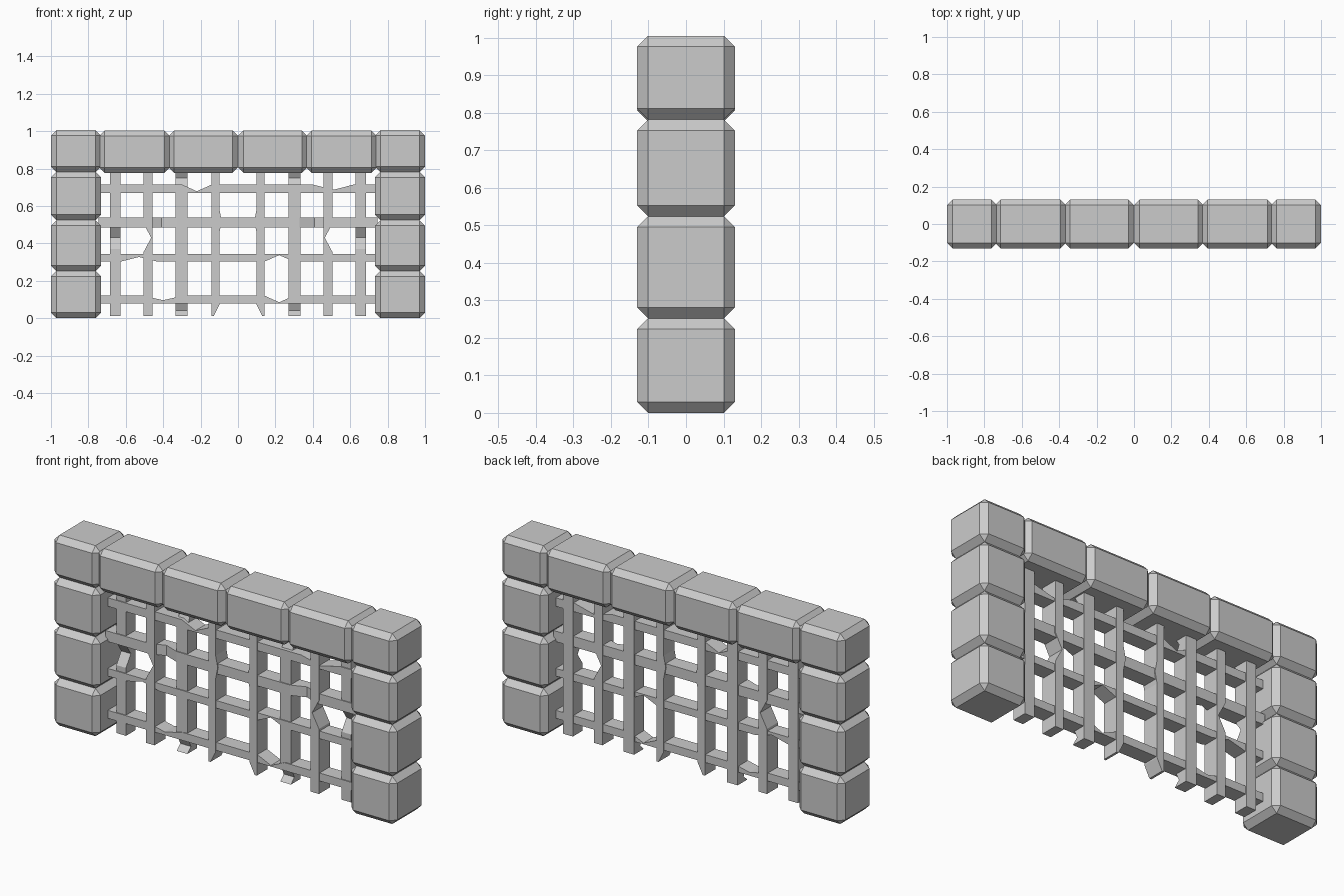
import bpy, bmesh
from mathutils import Vector

if "Cube" in bpy.data.objects:
    bpy.data.objects.remove(bpy.data.objects["Cube"])


def mesh_object(name, bm):
    bmesh.ops.recalc_face_normals(bm, faces=bm.faces)
    me = bpy.data.meshes.new(name)
    bm.to_mesh(me)
    bm.free()
    ob = bpy.data.objects.new(name, me)
    bpy.context.collection.objects.link(ob)
    return ob


def stone(name, x0, x1, z0, z1, bevel=0.029):
    # chamfered stone block
    bm = bmesh.new()
    bmesh.ops.create_cube(bm, size=1)
    for v in bm.verts:
        v.co = Vector(((x0 + x1) / 2 + v.co.x * (x1 - x0), v.co.y * 0.26,
                       (z0 + z1) / 2 + v.co.z * (z1 - z0)))
    bmesh.ops.bevel(bm, geom=bm.edges[:], offset=bevel, segments=1,
                    profile=0.5, affect='EDGES')
    return mesh_object(name, bm)


def bar(name, vertical, pos, width, y0, y1, start, end, dents=()):
    # dents: (place, reach, side, depth); sides: lo, hi, front, back
    stations = {start, end}
    for p, r, _, _ in dents:
        stations |= {s for s in (p - r, p, p + r) if start <= s <= end}
    bm = bmesh.new()
    rings = []
    for s in sorted(stations):
        box = {'lo': pos - width / 2, 'hi': pos + width / 2, 'front': y0, 'back': y1}
        for p, r, side, d in dents:
            if abs(s - p) < 1e-6:
                box[side] += d if side in ('lo', 'front') else -d
        ring = []
        for a, y in (('lo', 'front'), ('hi', 'front'), ('hi', 'back'), ('lo', 'back')):
            co = (box[a], box[y], s) if vertical else (s, box[y], box[a])
            ring.append(bm.verts.new(co))
        rings.append(ring)
    for a, b in zip(rings, rings[1:]):
        for i in range(4):
            j = (i + 1) % 4
            bm.faces.new((a[i], a[j], b[j], b[i]))
    bm.faces.new(rings[0])
    bm.faces.new(rings[-1])
    return mesh_object(name, bm)


# stone pillars on both sides, and the lintel row
levels = [0.0, 0.252, 0.524, 0.782, 1.005]
for side, s in (("left", -1), ("right", 1)):
    for i, (z0, z1) in enumerate(zip(levels, levels[1:])):
        xa, xb = sorted((s * 0.732, s * 1.0))
        stone(f"{side}_pillar_stone_{i + 1}", xa, xb, z0, z1)
    for i, (a, b) in enumerate(((0.0, 0.37), (0.365, 0.742))):
        xa, xb = sorted((s * a, s * b))
        stone(f"{side}_lintel_stone_{i + 1}", xa, xb, 0.777, 1.003)

# vertical grate bars, with battered dents, mirrored left and right
verticals = [
    (0.12, 0.042, -0.045, 0.045, [(0.012, 0.06, 'lo', 0.03), (0.52, 0.06, 'lo', -0.012)]),
    (0.302, 0.062, -0.035, 0.045, [(0.75, 0.07, 'front', 0.03), (0.04, 0.06, 'front', 0.03)]),
    (0.48, 0.048, -0.045, 0.045, [(0.43, 0.075, 'hi', 0.04)]),
    (0.657, 0.056, -0.035, 0.045, [(0.43, 0.06, 'front', 0.04)]),
]
for side, s in (("left", -1), ("right", 1)):
    for i, (x, w, y0, y1, dents) in enumerate(verticals):
        swap = {'lo': 'hi', 'hi': 'lo'}
        if s < 0:
            dents = [(p, r, swap.get(d, d), k) for p, r, d, k in dents]
        bar(f"{side}_vertical_bar_{i + 1}", True, s * x, w, y0, y1, 0.012, 0.8, dents)

# horizontal grate bars, each notched in its own places
horizontals = [
    (0.10, 0.042, [(-0.40, 0.11, 'hi', 0.025), (0.22, 0.08, 'hi', 0.036)]),
    (0.322, 0.04, [(-0.53, 0.10, 'lo', 0.025), (0.22, 0.08, 'lo', 0.035)]),
    (0.511, 0.055, [(-0.41, 0.08, 'front', 0.03), (0.41, 0.08, 'front', 0.03)]),
    (0.692, 0.045, [(-0.22, 0.08, 'hi', 0.036), (0.51, 0.11, 'hi', 0.028)]),
]
for i, (z, w, dents) in enumerate(horizontals):
    bar(f"horizontal_bar_{i + 1}", False, z, w, -0.04, 0.04, -0.745, 0.745, dents)
